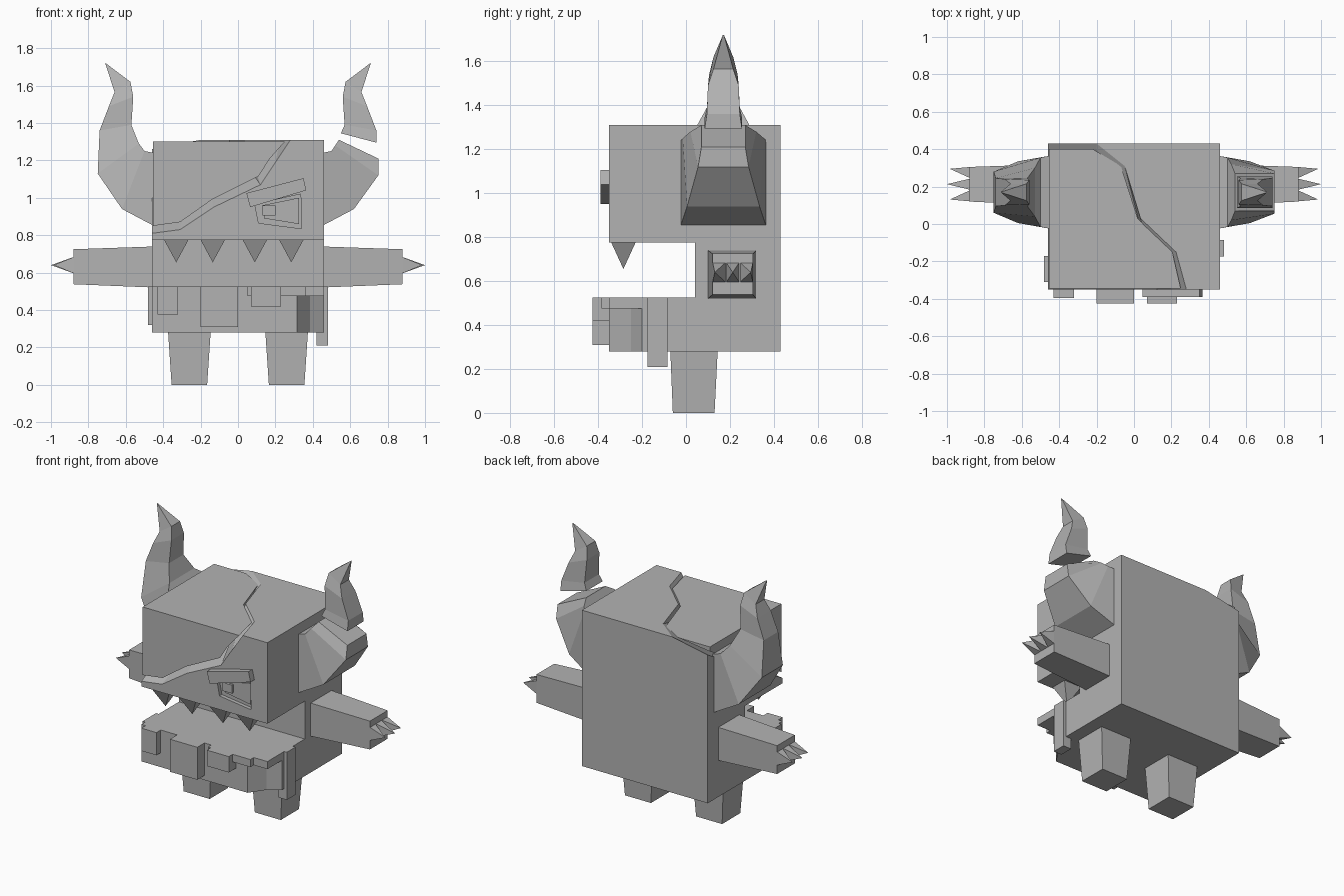
import bpy, bmesh, math
from mathutils import Vector

if "Cube" in bpy.data.objects:
    bpy.data.objects.remove(bpy.data.objects["Cube"])

stone = bpy.data.materials.new("stone_grey")
stone.diffuse_color = (0.45, 0.45, 0.45, 1)
stone.use_nodes = True
stone.node_tree.nodes["Principled BSDF"].inputs["Base Color"].default_value = stone.diffuse_color


def make(name, verts, faces):
    me = bpy.data.meshes.new(name)
    bm = bmesh.new()
    vs = [bm.verts.new(v) for v in verts]
    for f in faces:
        bm.faces.new([vs[i] for i in f])
    bmesh.ops.remove_doubles(bm, verts=bm.verts, dist=1e-5)
    bmesh.ops.recalc_face_normals(bm, faces=bm.faces)
    bm.to_mesh(me)
    bm.free()
    me.materials.append(stone)
    ob = bpy.data.objects.new(name, me)
    bpy.context.collection.objects.link(ob)
    return ob


def loft(name, rings):
    """Skin a list of equal-length rings and cap both ends."""
    n = len(rings[0])
    verts = [v for r in rings for v in r]
    faces = [[i * n + j, i * n + (j + 1) % n, (i + 1) * n + (j + 1) % n, (i + 1) * n + j]
             for i in range(len(rings) - 1) for j in range(n)]
    faces += [list(range(n)), list(range(len(verts) - n, len(verts)))]
    return make(name, verts, faces)


def rect(x0, x1, y0, y1, z):
    return [(x0, y0, z), (x1, y0, z), (x1, y1, z), (x0, y1, z)]


def box(name, x0, x1, y0, y1, z0, z1):
    return loft(name, [rect(x0, x1, y0, y1, z0), rect(x0, x1, y0, y1, z1)])


def prism_y(name, pts, y0, y1):
    return loft(name, [[(x, y, z) for x, z in pts] for y in (y0, y1)])


def pyramid(name, base, tip):
    n = len(base)
    return make(name, base + [tip], [list(range(n))] + [[i, (i + 1) % n, n] for i in range(n)])


def crack_block(name, front, top, rest, polys):
    """Solid with one broken side, skinned between a front line and a top line."""
    n = len(front)
    verts, faces = [], []

    def add(poly):
        faces.append(list(range(len(verts), len(verts) + len(poly))))
        verts.extend(poly)
    for i in range(n - 1):
        add([front[i], front[i + 1], top[i]])
        if i < n - 2:
            add([front[i + 1], top[i + 1], top[i]])
    for p in polys(front, top, rest):
        add(p)
    return make(name, verts, faces)


# Head with a broken-off corner
W, Y0, Y1, TOP = 0.46, -0.35, 0.43, 1.31
front = [(x, Y0, z) for x, z in [(-W, .81), (-.31, .83), (-.13, .95), (.12, 1.07), (.20, 1.19), (.28, TOP)]]
top = [(-W, Y1, 1.26), (-.2, Y1, TOP), (-.05, .31, TOP), (.035, .03, TOP), (.225, -.15, TOP), (.28, Y0, TOP)]
b = rect(-W, W, Y0, Y1, .775)
r = [(W, Y0, TOP), (W, Y1, TOP)]
head = crack_block("head", front, top, b + r, lambda f, t, q: [
    q[:4], [q[0], q[1], q[4]] + f[::-1], [q[1], q[2], q[5], q[4]],
    [q[4], q[5]] + t[1:], [q[5], q[2], q[3], t[0], t[1]], [q[3], q[0], f[0], t[0]]])

# Loose chunk resting in the broken corner
yc, zc, xc = -.345, 1.30, -.455
front = [(x, yc, z) for x, z in [(xc, .85), (-.31, .87), (-.14, .99), (.11, 1.115), (.17, 1.21), (.25, zc)]]
top = [(xc, .40, 1.27), (-.22, .40, zc), (-.07, .31, zc), (.02, .03, zc), (.205, -.15, zc), (.25, yc, zc)]
crack_block("head_chunk", front, top, [(xc, yc, zc), (xc, .40, zc)], lambda f, t, q: [
    [q[0]] + f, [q[0]] + t[:0:-1] + [q[1]], [q[1], t[1], t[0]], [q[0], q[1], t[0], f[0]]])

# Eye socket, pupil and brow
socket = prism_y("eye_cutter", [(.09, .965), (.11, .865), (.34, .835), (.335, 1.02)], -.40, -.325)
socket.hide_render = True
socket.hide_set(True)
cut = head.modifiers.new("socket", 'BOOLEAN')
cut.object = socket
cut.solver = 'EXACT'
prism_y("eye_ball", [(.13, .96), (.14, .89), (.325, .86), (.325, 1.0)], -.335, -.31)
box("pupil", .13, .20, -.35, -.32, .905, .96)
prism_y("brow", [(.045, 1.025), (.35, 1.105), (.365, 1.04), (.065, .95)], -.39, -.32)

# Back of the mouth, and jaw with a chipped corner
box("torso", -W, W, .04, Y1, .28, .775)
jaw = [(-W, Y0), (.315, Y0), (.385, -.25), (W, -.20), (W, .04), (-W, .04)]
loft("jaw", [[(x, y, z) for x, y in jaw] for z in (.28, .475)])

# Drool layer with hanging drips
box("drool_layer", -W, W, Y0, .04, .475, .525)
box("drool_lip", .05, .36, -.385, Y0, .475, .525)
for x0, x1, y0, y1, z0 in [(-.43, -.32, -.395, Y0, .375), (-.20, 0, -.425, Y0, .31),
                           (.07, .23, -.425, Y0, .42), (.42, .48, -.175, -.085, .21),
                           (-.48, -.45, -.31, -.17, .32)]:
    box("drip", x0, x1, y0, y1, z0, .525)

# Upper teeth
for x in (-.33, -.135, .09, .285):
    pyramid("tooth", rect(x - .065, x + .065, -.34, -.23, .775), (x, -.285, .655))


# Horns: each ring is outer x, z, half width, then inner x, z, half width
def horn_rings(side, table):
    return [[(side * ox, .17 - ow, oz), (side * ix, .17 - iw, iz),
             (side * ix, .17 + iw, iz), (side * ox, .17 + ow, oz)]
            for ox, oz, ow, ix, iz, iw in table]


root = [(.45, .85, .195, .45, 1.24, .195), (.62, .94, .165, .50, 1.25, .185)]
bend = [(.75, 1.13, .11, .53, 1.29, .13)]
tip = [(.74, 1.36, .075, .57, 1.39, .075), (.69, 1.49, .07, .56, 1.54, .065),
       (.66, 1.565, .045, .575, 1.62, .045), (.71, 1.72, .003, .705, 1.718, .003)]
loft("whole_horn", horn_rings(-1, root + bend + tip))
loft("broken_horn_base", horn_rings(1, root + [(.75, 1.12, .115, .52, 1.28, .15),
                                               (.75, 1.21, .10, .54, 1.31, .10)]))
loft("broken_horn_tip", horn_rings(1, [(.74, 1.295, .085, .55, 1.345, .085)] + tip))

# Arms, claws and legs
for s in (-1, 1):
    loft("arm", [[(s * x, y0, z0), (s * x, y1, z0), (s * x, y1, z1), (s * x, y0, z1)]
                 for x, y0, y1, z0, z1 in [(.44, .10, .32, .52, .74), (.88, .12, .305, .538, .725)]])
    for k in (-1, 0, 1):
        y, x = .213 + k * .062, s * .875
        pyramid("claw", [(x, y - .03, .595), (x, y + .03, .595), (x, y + .03, .685), (x, y - .03, .685)],
                (s * (1.0 - .015 * abs(k)), y + k * .02, .64))
    loft("leg", [rect(s * .26 - .095, s * .26 + .095, -.06, .13, 0),
                 rect(s * .26 - .115, s * .26 + .115, -.072, .145, .30)])
